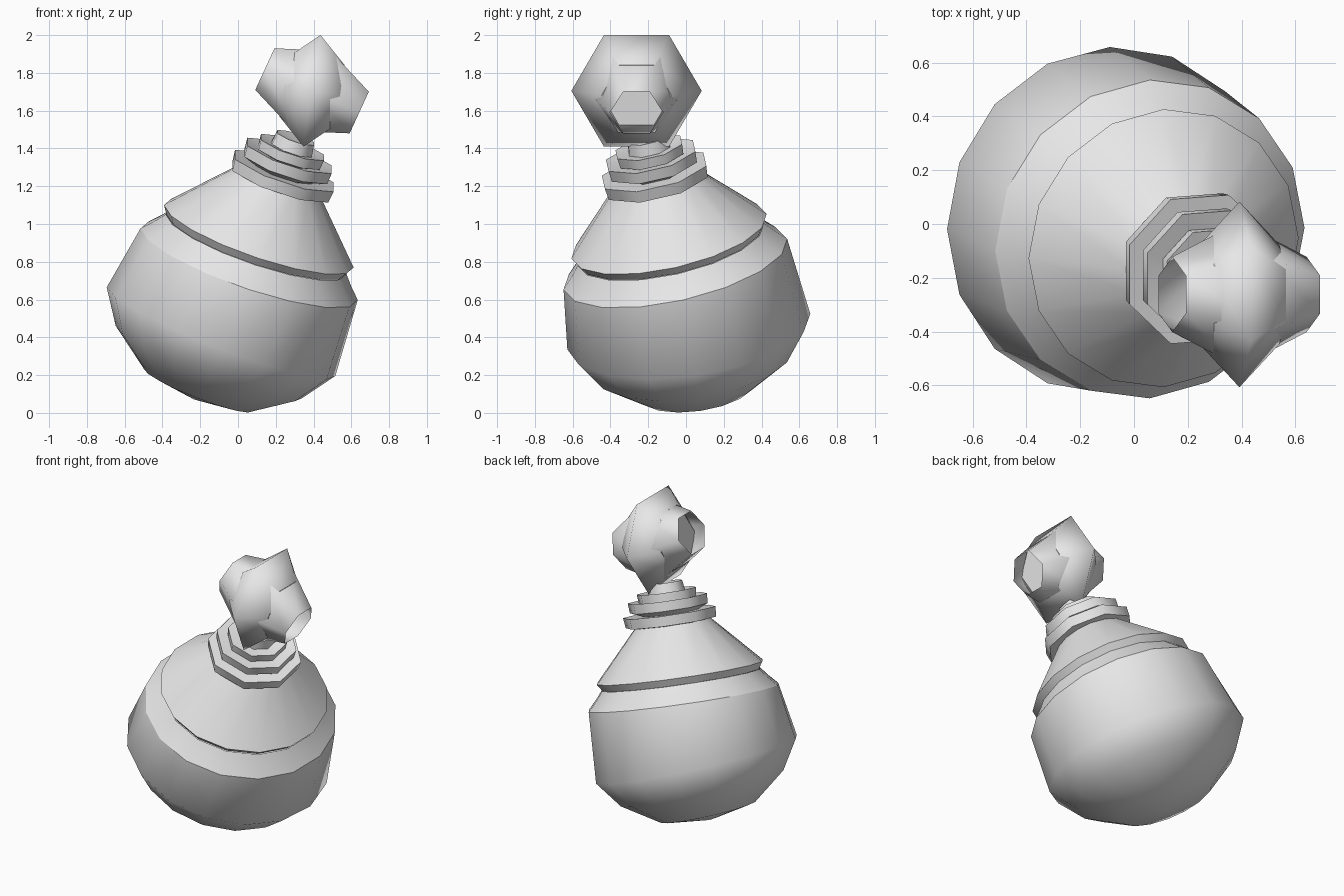
import bpy
import bmesh
from math import cos, sin, pi
from mathutils import Vector

default = bpy.data.objects.get("Cube")
if default:
    bpy.data.objects.remove(default)

# One plain grey for everything
grey = bpy.data.materials.new("plain_grey")
grey.use_nodes = True
grey.diffuse_color = (0.8, 0.8, 0.8, 1)
grey.node_tree.nodes["Principled BSDF"].inputs["Base Color"].default_value = (0.8, 0.8, 0.8, 1)


def loft(name, rings, sides, hint, phase=0.0, sharp=()):
    """Skin a list of (centre, axis, radius) rings; sharp lists creased rings."""
    bm = bmesh.new()
    loops = []
    for centre, axis, radius in rings:
        n = axis.normalized()
        u = (hint - n * hint.dot(n)).normalized()
        v = n.cross(u)
        if radius == 0:
            loops.append([bm.verts.new(centre)] * sides)
            continue
        loops.append([bm.verts.new(centre + radius * (u * cos(a) + v * sin(a)))
                      for a in (2 * pi * i / sides + phase for i in range(sides))])
    for low, high in zip(loops, loops[1:]):
        for i in range(sides):
            j = (i + 1) % sides
            corners = dict.fromkeys((low[i], low[j], high[j], high[i]))
            bm.faces.new(list(corners)).smooth = True
    for k in sharp:
        for i in range(sides):
            edge = bm.edges.get((loops[k][i], loops[k][(i + 1) % sides]))
            if edge:
                edge.smooth = False
    mesh = bpy.data.meshes.new(name)
    bm.to_mesh(mesh)
    bm.free()
    mesh.materials.append(grey)
    obj = bpy.data.objects.new(name, mesh)
    bpy.context.collection.objects.link(obj)
    return obj


def along(origin, axis, profile):
    """Turn (distance, radius) pairs into rings on one axis."""
    n = axis.normalized()
    return [(origin + n * t, n, r) for t, r in profile]


X, Y = Vector((1, 0, 0)), Vector((0, 1, 0))
lean = Vector((0.32, -0.21, 0.924))
shoulder = Vector((0.11, -0.09, 0.935))
belly = Vector((-0.09, 0.015, 0.43))
belly_lean = Vector((0.365, -0.135, 0.921))

# Round belly, slightly twisted against the shoulder, with the stepped belt
bowl = along(belly, belly_lean, [(-0.39, 0), (-0.335, 0.307), (-0.175, 0.53), (0, 0.65)])
belt = along(shoulder, lean, [(-0.16, 0.607), (-0.10, 0.55), (-0.045, 0.505)])
loft("bottle_body", bowl + belt, 16, X, sharp=(4,))

# Sloping shoulder with an overhanging lip
loft("bottle_shoulder", along(shoulder, lean,
     [(-0.045, 0.5), (0, 0.53), (0.315, 0.235)]), 16, X, sharp=(1,))

# Threaded neck: stacked, dished collars getting smaller
neck = [(0.30, 0.2), (0.31, 0.29), (0.375, 0.298), (0.37, 0.18),
        (0.40, 0.25), (0.462, 0.255), (0.44, 0.14),
        (0.455, 0.185), (0.51, 0.19), (0.495, 0.1),
        (0.50, 0.12), (0.565, 0.11), (0.55, 0)]
loft("neck_collars", along(shoulder + X * 0.015, lean, neck), 8, X, pi / 8,
     sharp=range(1, 12))

# Six-sided stopper: a hollow barrel through a thick faceted disc
knob = Vector((0.392, -0.262, 1.705))
loft("stopper_barrel", along(knob, Vector((0.909, 0, -0.418)),
     [(-0.275, 0.14), (0, 0.27), (0.275, 0.14)]), 6, Y)
loft("stopper_disc", along(knob, Vector((0.99, 0, -0.15)),
     [(-0.15, 0), (-0.15, 0.185), (0, 0.345), (0.15, 0.185), (0.15, 0)]),
     6, Y, sharp=(1, 3))
